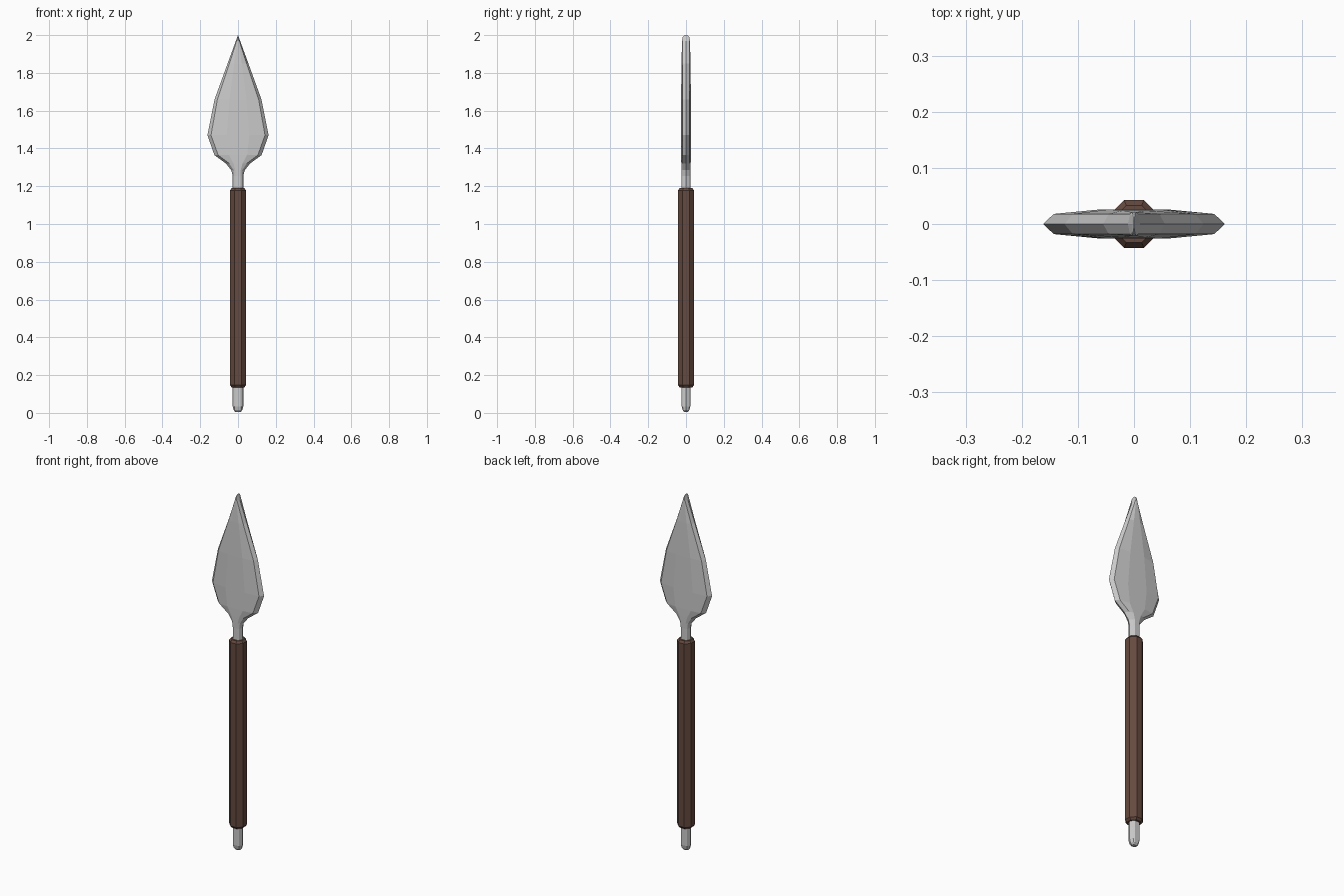
import bpy, bmesh, math

if "Cube" in bpy.data.objects:
    bpy.data.objects.remove(bpy.data.objects["Cube"])


def loft(name, rings, color=None):
    """Skin equal-length rings of points and cap both ends."""
    bm = bmesh.new()
    vs = [[bm.verts.new(p) for p in r] for r in rings]
    n = len(vs[0])
    for a, b in zip(vs, vs[1:]):
        for i in range(n):
            j = (i + 1) % n
            bm.faces.new((a[i], a[j], b[j], b[i]))
    bm.faces.new(vs[0][::-1])
    bm.faces.new(vs[-1])
    bmesh.ops.recalc_face_normals(bm, faces=bm.faces)
    me = bpy.data.meshes.new(name)
    bm.to_mesh(me)
    bm.free()
    ob = bpy.data.objects.new(name, me)
    bpy.context.collection.objects.link(ob)
    if color:
        mat = bpy.data.materials.new(name)
        mat.diffuse_color = color
        mat.use_nodes = True
        mat.node_tree.nodes["Principled BSDF"].inputs["Base Color"].default_value = mat.diffuse_color
        me.materials.append(mat)
    return ob


def blade_ring(z, w, bevel, mid, t_edge, t_mid):
    """Ten-sided section: sharp side edges, bevels, nearly flat faces."""
    half = [(w, 0), (w - bevel, t_edge), (mid, t_mid), (-mid, t_mid), (-w + bevel, t_edge)]
    pts = half + [(-x, -y) for x, y in half]
    return [(x, y, z) for x, y in pts]


# Metal: tang, neck and leaf-shaped head in one piece
sections = [
    # z, half width, bevel, mid width, edge and middle thickness
    (0.005, 0.014, 0.004, 0.006, 0.008, 0.010),
    (0.015, 0.023, 0.006, 0.010, 0.015, 0.018),
    (0.035, 0.028, 0.008, 0.012, 0.018, 0.023),
    (1.255, 0.028, 0.008, 0.012, 0.018, 0.023),
    (1.285, 0.036, 0.012, 0.014, 0.018, 0.024),
    (1.320, 0.064, 0.018, 0.024, 0.018, 0.025),
    (1.365, 0.125, 0.020, 0.048, 0.018, 0.026),
    (1.470, 0.162, 0.019, 0.060, 0.018, 0.026),
    (1.660, 0.124, 0.015, 0.045, 0.018, 0.026),
    (1.850, 0.055, 0.010, 0.020, 0.018, 0.024),
    (1.970, 0.011, 0.004, 0.004, 0.018, 0.021),
    (1.990, 0.004, 0.001, 0.002, 0.014, 0.017),
    (2.000, 0.001, 0.0003, 0.0004, 0.006, 0.008),
]
loft("spear_head_and_tang", [blade_ring(*s) for s in sections])

# Grip: octagonal wooden sleeve with chamfered ends
grip = [(0.135, 0.036), (0.147, 0.046), (1.178, 0.046), (1.190, 0.036)]
angles = [math.radians(22.5 + 45 * i) for i in range(8)]
loft("wooden_grip",
     [[(r * math.cos(a), r * math.sin(a), z) for a in angles] for z, r in grip],
     (0.13, 0.068, 0.05, 1))
